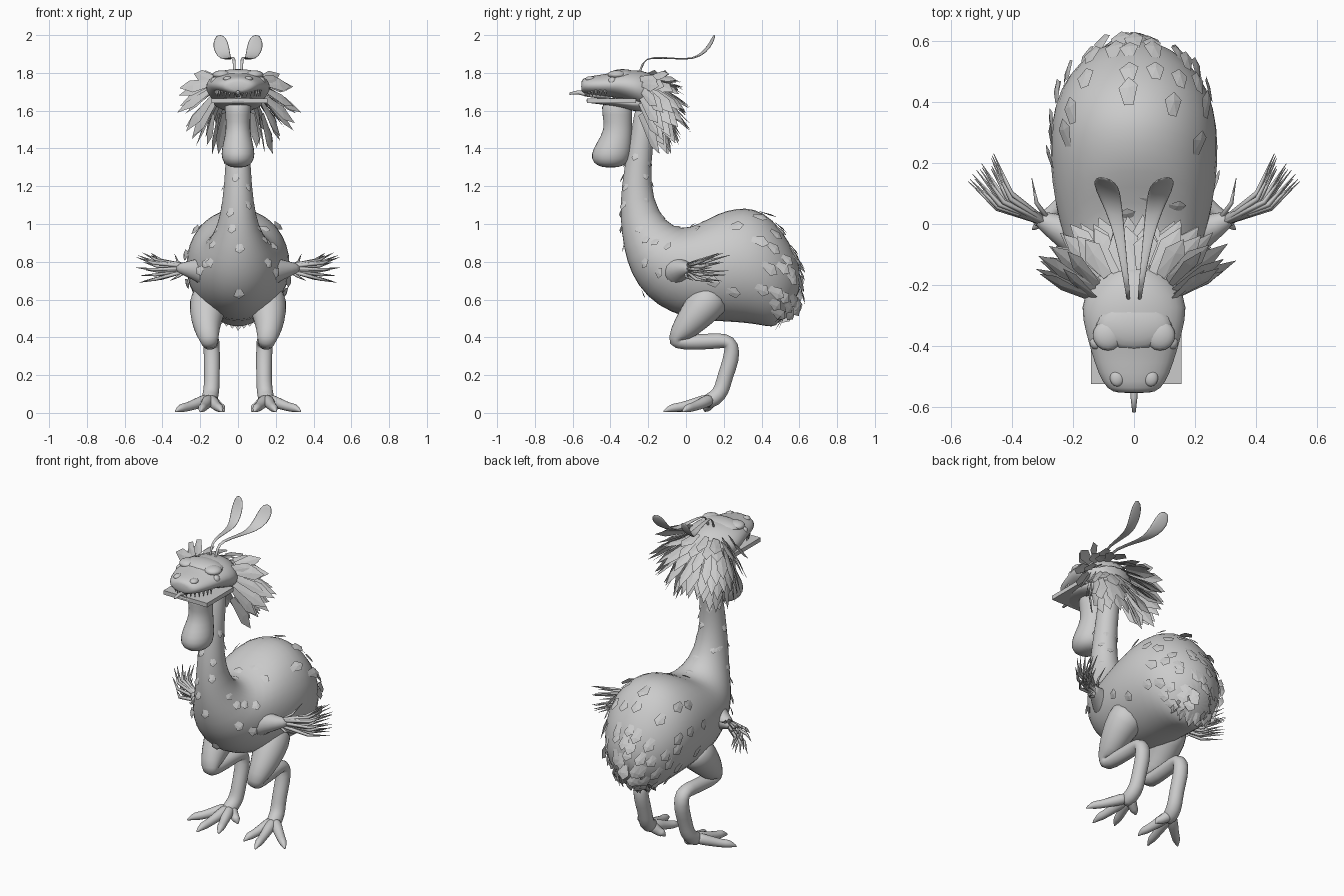
import bpy, bmesh, math, random
from mathutils import Vector as V

random.seed(4)
if "Cube" in bpy.data.objects:
    bpy.data.objects.remove(bpy.data.objects["Cube"])

grey = bpy.data.materials.new("plain grey")
grey.use_nodes = True
grey.diffuse_color = (0.6, 0.6, 0.6, 1)
grey.node_tree.nodes["Principled BSDF"].inputs["Base Color"].default_value = (0.6, 0.6, 0.6, 1)


def finish(bm, name, smooth=True, subdiv=0, mirror=False):
    """Turn a bmesh into an object, with optional mirror and subdivision."""
    mesh = bpy.data.meshes.new(name)
    if smooth:
        bmesh.ops.recalc_face_normals(bm, faces=bm.faces)
    bm.to_mesh(mesh)
    bm.free()
    mesh.materials.append(grey)
    for p in mesh.polygons:
        p.use_smooth = smooth
    ob = bpy.data.objects.new(name, mesh)
    bpy.context.collection.objects.link(ob)
    if mirror:
        ob.modifiers.new("mirror", 'MIRROR').use_mirror_merge = False
    if subdiv:
        m = ob.modifiers.new("subdivision", 'SUBSURF')
        m.levels = m.render_levels = subdiv


def loft(bm, rings, sides=14):
    """Skin elliptical rings given as (centre, half axis, half axis)."""
    loops = []
    for c, u, v in rings:
        angles = [2 * math.pi * i / sides for i in range(sides)]
        loops.append([bm.verts.new(c + u * math.cos(a) + v * math.sin(a)) for a in angles])
    for a, b in zip(loops, loops[1:]):
        for i in range(sides):
            j = (i + 1) % sides
            bm.faces.new((a[i], a[j], b[j], b[i]))
    bm.faces.new(loops[0])
    bm.faces.new(loops[-1])


def tube(bm, pts, ref, sides=10):
    """Loft a round tube through (x, y, z, radius) points."""
    cs = [V(p[:3]) for p in pts]
    rings = []
    for i, p in enumerate(pts):
        t = (cs[min(i + 1, len(cs) - 1)] - cs[max(i - 1, 0)]).normalized()
        u = (V(ref) - t * t.dot(V(ref))).normalized()
        rings.append((cs[i], u * p[3], t.cross(u) * p[3]))
    loft(bm, rings, sides)


def feather(bm, root, tip, normal, w):
    """Flat pointed blade, slightly folded along its spine."""
    d = tip - root
    side = d.cross(normal).normalized() * w
    lift = normal.normalized() * w * 0.15
    a, b = bm.verts.new(root - side * 0.45), bm.verts.new(root + side * 0.45)
    c, e = bm.verts.new(root + d * 0.6 - side), bm.verts.new(root + d * 0.72 + side * 0.9)
    m, t = bm.verts.new(root + d * 0.6 + lift), bm.verts.new(tip)
    for f in ((a, b, m), (a, m, c), (b, e, m), (m, e, t), (c, m, t)):
        bm.faces.new(f)


def ball(bm, centre, size):
    made = bmesh.ops.create_uvsphere(bm, u_segments=16, v_segments=10, radius=1)["verts"]
    for v in made:
        v.co = V(centre) + V(v.co[i] * size[i] for i in range(3))


# Body and neck: (front y, z, back y, z, half width)
SECTIONS = [
    (-.27, 1.66, -.15, 1.66, .06), (-.285, 1.5, -.16, 1.5, .062), (-.33, 1.3, -.19, 1.3, .067),
    (-.352, 1.1, -.175, 1.13, .082), (-.343, .95, -.11, 1.01, .112), (-.318, .8, -.02, .97, .165),
    (-.26, .67, .07, 1.0, .215), (-.155, .56, .18, 1.065, .25), (0, .495, .27, 1.088, .275),
    (.15, .48, .36, 1.09, .282), (.3, .475, .46, 1.035, .27), (.4, .46, .55, .91, .225),
    (.455, .45, .607, .78, .16), (.49, .47, .615, .63, .08)]


def section(s):
    i = min(int(s), len(SECTIONS) - 2)
    f = [a + (b - a) * (s - i) for a, b in zip(SECTIONS[i], SECTIONS[i + 1])]
    front, back = V((0, f[0], f[1])), V((0, f[2], f[3]))
    return (front + back) / 2, V((f[4], 0, 0)), (back - front) / 2


def skin(s, a):
    c, u, v = section(s)
    return c + u * math.cos(a) + v * math.sin(a)


bm = bmesh.new()
loft(bm, [section(i) for i in range(len(SECTIONS))], 18)
finish(bm, "body_and_neck", subdiv=1)

# Loose feathers lying along the body skin, pointing to the tail
bm = bmesh.new()


def body_feather(s, a, length, w):
    p = skin(s, a)
    along = (skin(s + .1, a) - skin(s - .1, a)).normalized()
    around = skin(s, a + .1) - skin(s, a - .1)
    n = around.cross(along).normalized()
    if n.dot(p - section(s)[0]) < 0:
        n = -n
    feather(bm, p - n * .006, p + along * length + n * .012, n, w)


for s, count in ((8.3, 4), (9.3, 7), (10.2, 10), (11, 11), (11.7, 11), (12.3, 10), (12.8, 8)):
    for k in range(count):
        a = -.2 * math.pi + 1.4 * math.pi * (k + random.uniform(.1, .9)) / count
        body_feather(s + random.uniform(-.3, .15), a, random.uniform(.07, .1), .033)
for s in (1.6, 2.3, 3, 3.7, 4.5, 5.3, 6):
    for k in range(5):
        a = 2 * math.pi * (k + random.random()) / 5
        body_feather(s + random.uniform(-.2, .2), a, .05, .014 + s * .003)
for k in range(9):
    x = (k - 4) * .028
    feather(bm, V((x, .53, .54)), V((x * 1.1, .47 + .02 * (k % 2), .435 + abs(x) * .4)), V((0, 1, -.3)), .025)
finish(bm, "body_feathers", smooth=False)

# Head: (y, centre z, half width, half height)
HEAD = [(-.555, 1.73, .05, .025), (-.545, 1.732, .09, .042), (-.49, 1.735, .12, .052),
        (-.42, 1.735, .143, .06), (-.36, 1.74, .16, .074), (-.27, 1.725, .182, .094),
        (-.2, 1.7, .15, .108), (-.12, 1.68, .08, .08)]
bm = bmesh.new()
loft(bm, [(V((0, y, z)), V((w, 0, 0)), V((0, 0, h))) for y, z, w, h in HEAD], 16)
finish(bm, "head", subdiv=1)

bm = bmesh.new()
ball(bm, (0, -.335, 1.785), (.125, .08, .035))
for sx in (-1, 1):
    ball(bm, (sx * .085, -.365, 1.79), (.05, .05, .024))
finish(bm, "brow")

bm = bmesh.new()
for sx in (-1, 1):
    ball(bm, (sx * .122, -.39, 1.755), (.023, .023, .023))
finish(bm, "eyes")

bm = bmesh.new()
for sx in (-1, 1):
    ball(bm, (sx * .055, -.505, 1.768), (.024, .028, .014))
finish(bm, "nostrils")

# Lower jaw, flat mouth plate, tongue and teeth
bm = bmesh.new()
JAW = [(-.53, .06, .01), (-.5, .1, .014), (-.4, .13, .02), (-.28, .14, .04), (-.18, .1, .05)]
loft(bm, [(V((0, y, 1.66 - h * .6)), V((w, 0, 0)), V((0, 0, h))) for y, w, h in JAW])
finish(bm, "lower_jaw", subdiv=1)

bm = bmesh.new()
bmesh.ops.create_cube(bm, size=1)
for v in bm.verts:
    v.co = V((.008 + v.co.x * .297, -.395 + v.co.y * .26, 1.653 + v.co.z * .025))
finish(bm, "mouth_plate", smooth=False)

bm = bmesh.new()
tube(bm, [(0, -.4, 1.675, .018), (0, -.52, 1.687, .014), (0, -.57, 1.697, .011), (0, -.617, 1.69, .006)], (1, 0, 0), 8)
finish(bm, "tongue")

bm = bmesh.new()
for k in range(15):
    a = math.pi * (k - 7) / 16
    x, y = .118 * math.sin(a), -.4 - .135 * math.cos(a)
    tube(bm, [(x, y, 1.71, .009), (x, y, 1.676, .002)], (1, 0, 0), 5)
finish(bm, "teeth", smooth=False)

# Hanging throat pouch: (y, z, half width, half depth)
POUCH = [(-.365, 1.66, .08, .09), (-.365, 1.58, .068, .08), (-.357, 1.5, .064, .074), (-.38, 1.43, .08, .096),
         (-.398, 1.37, .094, .11), (-.4, 1.32, .08, .095), (-.4, 1.297, .035, .04)]
bm = bmesh.new()
loft(bm, [(V((0, y, z)), V((w, 0, 0)), V((0, d, 0))) for y, z, w, d in POUCH])
finish(bm, "throat_pouch", subdiv=1)

# Ruff: layers of (root z, tip z, tip reach x, tip y at back, blades)
RUFF = [(1.79, 1.77, .25, -.02, 8), (1.77, 1.70, .31, .0, 12), (1.74, 1.60, .33, .03, 14),
        (1.70, 1.51, .30, .03, 14), (1.66, 1.44, .24, -.02, 12), (1.6, 1.39, .18, -.07, 10)]
bm = bmesh.new()
for root_z, tip_z, reach, back, count in RUFF:
    for k in range(count):
        a = math.radians(100) * (2 * k / (count - 1) - 1) + random.uniform(-.08, .08)
        s, c = math.sin(a), math.cos(a)
        root = V((.13 * s, -.23 + .08 * c, root_z - .02 * abs(s)))
        grow = random.uniform(.9, 1.04)
        tip = V((reach * s * grow, -.13 + (back + .13) * c * grow, tip_z + random.uniform(-.03, .03)))
        feather(bm, root, tip, V((s * .6, c * .9 - .65 * abs(s), .5)), random.uniform(.03, .042))
finish(bm, "neck_ruff", smooth=False)

# Head plumes: (x, y, z, half width)
PLUME = [(.018, -.25, 1.78, .007), (.02, -.23, 1.86, .008), (.025, -.19, 1.885, .01), (.045, -.05, 1.875, .018),
         (.065, .04, 1.872, .032), (.085, .1, 1.91, .046), (.092, .135, 1.96, .046), (.095, .152, 2.003, .02)]
bm = bmesh.new()
rings = []
for x, y, z, w in PLUME:
    thin = V((0, -.004, .004)) if w > .012 else V((0, .009, .006))
    rings.append((V((x, y, z)), V((w, w * .25, 0)), thin))
loft(bm, rings, 8)
finish(bm, "head_plumes", subdiv=1, mirror=True)

# Small wings: arm stub and a spray of thin quills
bm = bmesh.new()
tube(bm, [(.13, -.05, .75, .12), (.2, -.035, .755, .072), (.27, -.005, .762, .042), (.33, .03, .768, .022)], (0, 0, 1))
finish(bm, "wings", subdiv=1, mirror=True)

bm = bmesh.new()
for k in range(15):
    f = k / 14
    z = .77 + .08 * math.sin(k * 2.4)
    grow = random.uniform(.84, 1)
    tip = V((.28 + (.265 - .07 * f) * grow, (.14 + .11 * f) * grow, z))
    root = V((.28, .0, .765 + (z - .77) * .2))
    mid = root.lerp(tip, .55) + V((.025, -.025, -.01))
    tube(bm, [(*root, .011), (*mid, .009), (*tip, .001)], (0, 0, 1), 5)
tube(bm, [(.27, 0, .77, .01), (.32, .07, .8, .007), (.335, .15, .84, .001)], (0, 0, 1), 5)
tube(bm, [(.25, 0, .76, .01), (.32, .0, .72, .007), (.36, .04, .7, .001)], (0, 0, 1), 5)
finish(bm, "wing_quills", mirror=True)

# Legs: thigh, shank and long foot bone in one tube
LEG = [(.13, .16, .64, .11), (.16, .1, .575, .108), (.168, .03, .49, .085), (.16, -.035, .415, .062), (.15, -.062, .375, .048),
       (.15, -.01, .372, .044), (.145, .12, .378, .042), (.14, .215, .385, .044), (.14, .245, .36, .044),
       (.138, .24, .28, .045), (.138, .205, .19, .042), (.14, .19, .12, .044), (.15, .155, .075, .045), (.155, .09, .05, .04)]
bm = bmesh.new()
tube(bm, LEG, (1, 0, 0), 12)
finish(bm, "legs", subdiv=1, mirror=True)

# Toes with pointed claws
bm = bmesh.new()
for x, y in ((.085, -.07), (.2, -.122), (.335, -.02), (.07, .1)):
    pts = []
    for t, z, r in ((0, .075, .04), (.35, .05, .032), (.65, .03, .025), (.8, .027, .026), (.9, .018, .015), (1, .005, .003)):
        pts.append((.15 + (x - .15) * t, .14 + (y - .14) * t, z, r))
    tube(bm, pts, (0, 0, 1), 8)
finish(bm, "toes", subdiv=1, mirror=True)
